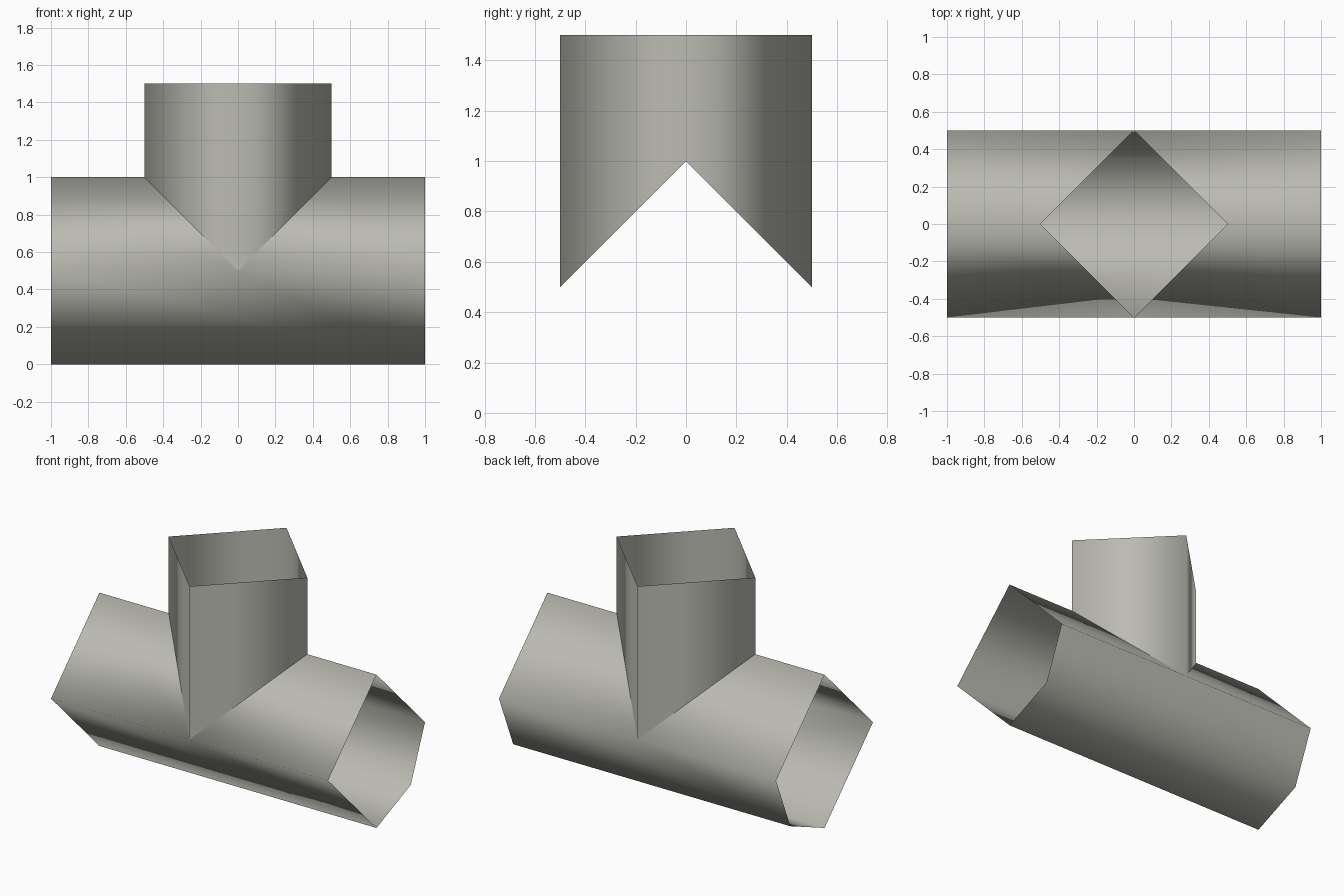
import bpy, bmesh, math

if "Cube" in bpy.data.objects:
    bpy.data.objects.remove(bpy.data.objects["Cube"])

R = 0.5          # pipe radius
C = R * math.cos(math.pi / 4)

mat = bpy.data.materials.new("warm grey")
mat.diffuse_color = (0.50, 0.50, 0.45, 1.0)
mat.use_nodes = True
mat.node_tree.nodes["Principled BSDF"].inputs["Base Color"].default_value = mat.diffuse_color


def make_part(name, faces):
    """Weld a list of polygons into one open, smooth-shaded shell."""
    bm = bmesh.new()
    for pts in faces:
        bm.faces.new([bm.verts.new(p) for p in pts])
    bmesh.ops.remove_doubles(bm, verts=bm.verts, dist=1e-4)
    for f in bm.faces:
        f.smooth = True
    me = bpy.data.meshes.new(name)
    bm.to_mesh(me)
    bm.free()
    me.materials.append(mat)
    ob = bpy.data.objects.new(name, me)
    bpy.context.collection.objects.link(ob)
    return ob


# Horizontal pipe: two sloped roof sides with a diamond opening at the branch
run = []
for sx in (-1, 1):
    for sy in (-1, 1):
        quad = [(sx, sy * R, R), (0, sy * R, R), (sx * R, 0, 2 * R), (sx, 0, 2 * R)]
        run.append(quad if sx * sy > 0 else quad[::-1])

# Horizontal pipe: underside, one facet in front and two behind
run.append([(-1, 0, 0), (1, 0, 0), (1, -R, R), (0, -R, R), (-1, -R, R)])
run.append([(1, 0, 0), (-1, 0, 0), (-1, C, R - C), (1, C, R - C)])
run.append([(1, C, R - C), (-1, C, R - C), (-1, R, R), (0, R, R), (1, R, R)])
run[:4] = [f[::-1] for f in run[:4]]
make_part("horizontal_pipe", run)

# Vertical branch: diamond tube mitred onto the roof
ring = [(R, 0), (0, R), (-R, 0), (0, -R)]
branch = []
for (x0, y0), (x1, y1) in zip(ring, ring[1:] + ring[:1]):
    branch.append([(x0, y0, 2 * R - abs(y0)), (x1, y1, 2 * R - abs(y1)),
                   (x1, y1, 1.5), (x0, y0, 1.5)])
make_part("branch_pipe", branch)

# Consistent outward normals on the roof: flip any face pointing down
me = bpy.data.objects["horizontal_pipe"].data
bm = bmesh.new()
bm.from_mesh(me)
for f in bm.faces:
    f.normal_update()
    c = f.calc_center_median()
    if f.normal.y * c.y + f.normal.z * (c.z - R) < 0:
        f.normal_flip()
bm.to_mesh(me)
bm.free()
